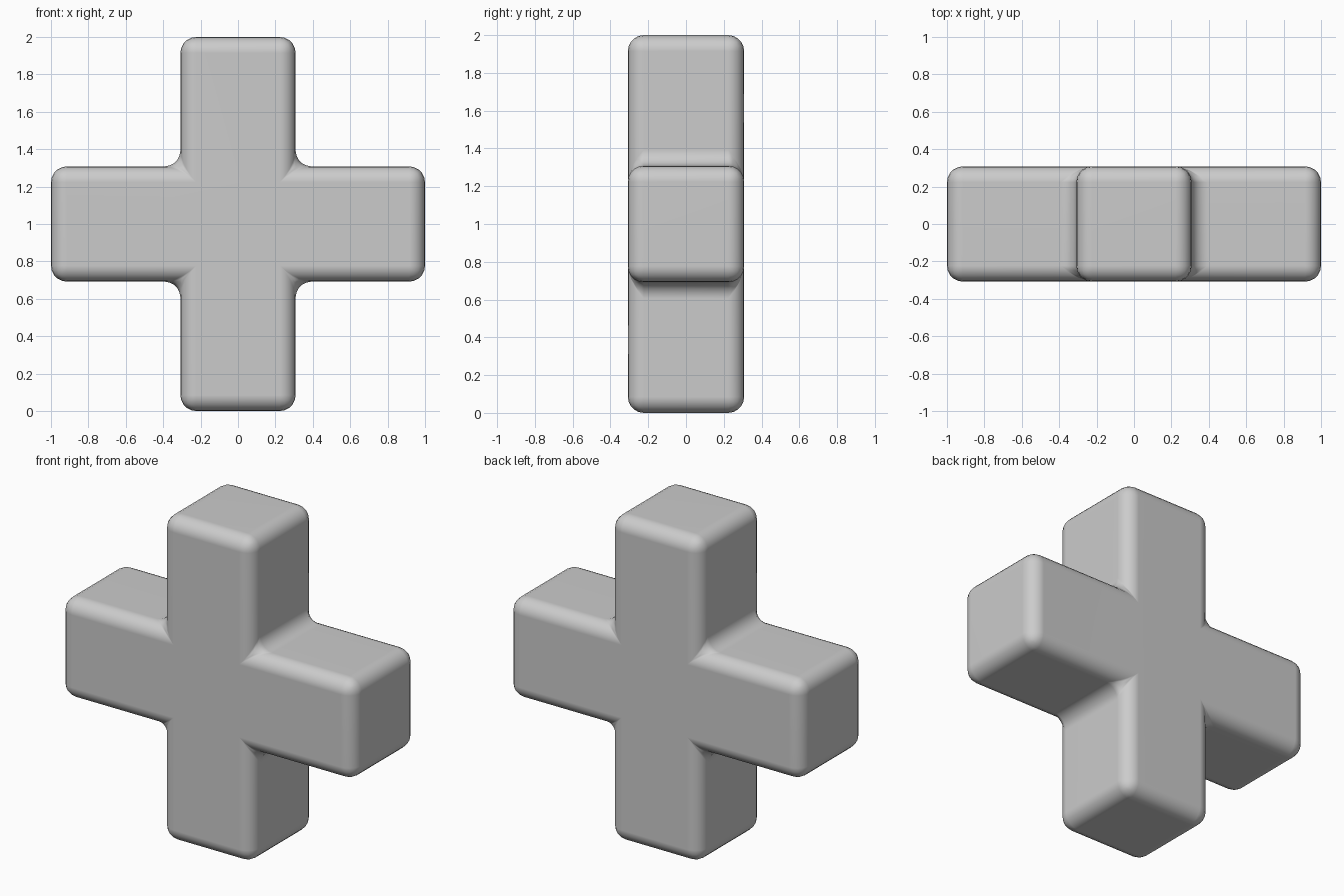
import bpy, bmesh

if "Cube" in bpy.data.objects:
    bpy.data.objects.remove(bpy.data.objects["Cube"])

A = 0.308   # half width of each arm
R = 0.085   # edge rounding

# Plus-shaped outline in x/z, one quarter rotated four times
quarter = [(A, 1.0), (A, A), (1.0, A)]
outline = []
for _ in range(4):
    outline += quarter
    quarter = [(z, -x) for x, z in quarter]

# Extrude the outline through y
bm = bmesh.new()
face = bm.faces.new([bm.verts.new((x, -A, z + 1)) for x, z in outline])
ext = bmesh.ops.extrude_face_region(bm, geom=[face])
for v in ext["geom"]:
    if isinstance(v, bmesh.types.BMVert):
        v.co.y = A
bmesh.ops.recalc_face_normals(bm, faces=bm.faces)
# Round every true edge, including the inner corners
bmesh.ops.bevel(bm, geom=bm.edges[:], offset=R, offset_type='OFFSET',
                segments=5, profile=0.5, affect='EDGES', clamp_overlap=True)
bmesh.ops.recalc_face_normals(bm, faces=bm.faces)

mesh = bpy.data.meshes.new("rounded_plus")
bm.to_mesh(mesh)
bm.free()
mesh.shade_smooth()
plus = bpy.data.objects.new("rounded_plus", mesh)
bpy.context.collection.objects.link(plus)

# Keep the broad faces flat in shading
mod = plus.modifiers.new("flat_faces", 'WEIGHTED_NORMAL')
mod.keep_sharp = True
